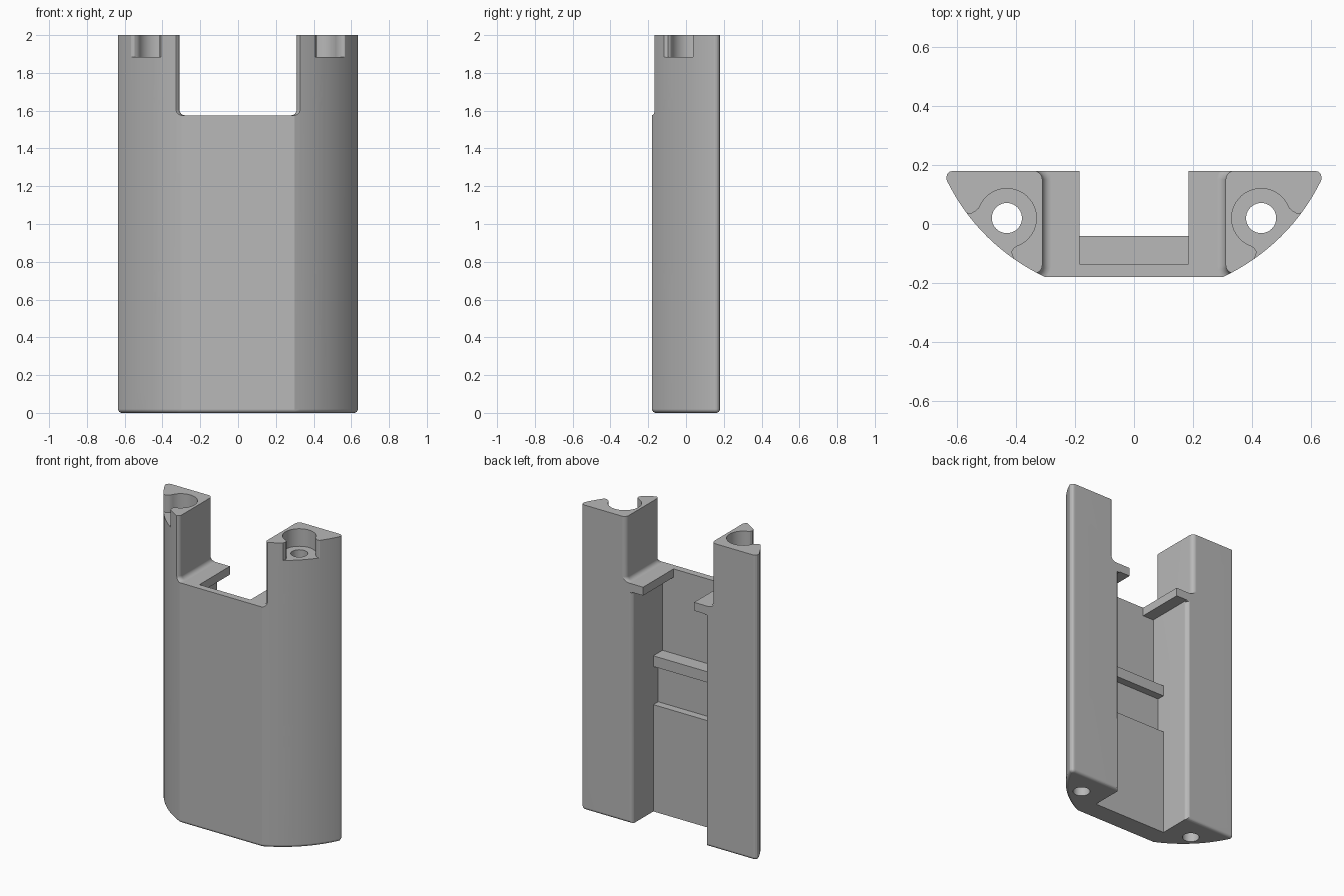
import bpy, bmesh, math
from mathutils import Vector, Matrix

old = bpy.data.objects.get("Cube")
if old:
    bpy.data.objects.remove(old, do_unlink=True)

grey = bpy.data.materials.new("plain grey")
grey.use_nodes = True
colour = (0.48, 0.48, 0.48, 1)
grey.diffuse_color = colour
grey.node_tree.nodes["Principled BSDF"].inputs["Base Color"].default_value = colour


def prism(name, points, low, high, place=None, round_low=0):
    """Extrude a flat outline from low to high, optionally rounding its lower rim."""
    bm = bmesh.new()
    base = bm.faces.new([bm.verts.new((a, b, low)) for a, b in points])
    top = bmesh.ops.extrude_face_region(bm, geom=[base], use_keep_orig=True)
    for v in top["geom"]:
        if isinstance(v, bmesh.types.BMVert):
            v.co.z = high
    bmesh.ops.recalc_face_normals(bm, faces=bm.faces)
    if round_low:
        rim = [e for e in bm.edges if all(abs(v.co.z - low) < 1e-5 for v in e.verts)]
        bmesh.ops.bevel(bm, geom=rim, offset=round_low, segments=4, profile=0.5,
                        affect='EDGES', clamp_overlap=False)
    if place:
        bm.transform(place)
    bmesh.ops.recalc_face_normals(bm, faces=bm.faces)
    mesh = bpy.data.meshes.new(name)
    bm.to_mesh(mesh)
    bm.free()
    mesh.materials.append(grey)
    obj = bpy.data.objects.new(name, mesh)
    bpy.context.collection.objects.link(obj)
    return obj


def mirrored(points):
    """Close a right-hand half outline with its mirror image."""
    return points + [(-x, y) for x, y in reversed(points)]


def circle(x, y, r, n=40):
    return [(x + r * math.cos(math.tau * i / n), y + r * math.sin(math.tau * i / n))
            for i in range(n)]


def cut(target, cutter):
    mod = target.modifiers.new("cut", 'BOOLEAN')
    mod.operation = 'DIFFERENCE'
    mod.solver = 'EXACT'
    mod.object = cutter
    cutter.hide_render = True
    bpy.context.view_layer.objects.active = target
    bpy.ops.object.modifier_apply(modifier=mod.name)
    bpy.data.objects.remove(cutter, do_unlink=True)


# Housing: flat front, curved flanks, rounded back corners
start, bend, end = Vector((0.30, -0.18)), Vector((0.5235, -0.072)), Vector((0.632, 0.145))
flank = []
for i in range(17):
    t = i / 16
    flank.append(tuple(start * (1 - t) ** 2 + bend * 2 * t * (1 - t) + end * t * t))
flank += [(0.635, 0.156), (0.632, 0.168), (0.623, 0.177), (0.61, 0.18)]
body = prism("housing", mirrored(flank), 0, 2, round_low=0.02)

# Open gap between the two upper posts, with rounded post edges and base
r = 0.03
lip = [(0.31 + r - r * math.cos(a), 0.15 + r * math.sin(a))
       for a in [math.radians(18 * k) for k in range(6)]]
gap = [(x, -y + 0.012) for x, y in reversed(lip)] + lip
gap = [(0.34, -0.35)] + gap + [(0.34, 0.35)]
cut(body, prism("gap_cutter", mirrored(gap), 1.575, 2.2, round_low=0.03))

# Stepped channel in the back, profile in y and z
steps = [(0.3, -0.1), (-0.04, -0.1), (-0.04, 0.70), (-0.09, 0.70), (-0.09, 0.95),
         (-0.04, 0.95), (-0.04, 1.02), (-0.135, 1.02), (-0.135, 1.52), (0.3, 1.52)]
yz_to_x = Matrix(((0, 0, 1, 0), (1, 0, 0, 0), (0, 1, 0, 0), (0, 0, 0, 1)))
cut(body, prism("channel_cutter", steps, -0.265, 0.265, yz_to_x))

# Softened back edges of the channel
soft = [(0.262, 0.15), (0.267, 0.163), (0.275, 0.174), (0.29, 0.183), (0.29, 0.25)]
cut(body, prism("channel_edge_cutter", mirrored(soft), -0.1, 1.515))

# Slot between the two ledges at the channel top
slot = mirrored([(0.185, -0.135), (0.185, 0.3)])
cut(body, prism("slot_cutter", slot, 1.45, 1.7))

# Long bores and their open pockets at the post tops
cx, cy = 0.43, 0.02
mouth = [(0.395, -0.073), (0.408, -0.082), (0.415, -0.095), (0.408, -0.115), (0.408, -0.2),
         (0.66, -0.2), (0.66, 0.048), (0.578, 0.044), (0.563, 0.036), (0.548, 0.036),
         (0.535, 0.044)]
first, last = math.radians(20), math.radians(246)
ring = [(cx + 0.1 * math.cos(a), cy + 0.1 * math.sin(a))
        for a in [first + (last - first) * k / 28 for k in range(29)]]
for side in (-1, 1):
    pocket = [(side * x, y) for x, y in ring + mouth]
    cut(body, prism("pocket_cutter", pocket, 1.885, 2.2))
    cut(body, prism("bore_cutter", circle(side * cx, cy, 0.051), -0.1, 2.2))

# Cross holes from front to back
xz_to_y = Matrix(((1, 0, 0, 0), (0, 0, 1, 0), (0, 1, 0, 0), (0, 0, 0, 1)))
holes = [(s * 0.43, z, 0.04) for s in (-1, 1) for z in (0.77, 1.635)]
holes.append((-0.505, 0.138, 0.035))
for x, z, radius in holes:
    cut(body, prism("hole_cutter", circle(x, z, radius, 32), -0.4, 0.4, xz_to_y))

# Smooth curved faces, crisp edges
bpy.ops.object.select_all(action='DESELECT')
body.select_set(True)
bpy.context.view_layer.objects.active = body
bpy.ops.object.shade_smooth_by_angle(angle=math.radians(24))
weighted = body.modifiers.new("even_shading", 'WEIGHTED_NORMAL')
weighted.keep_sharp = True
